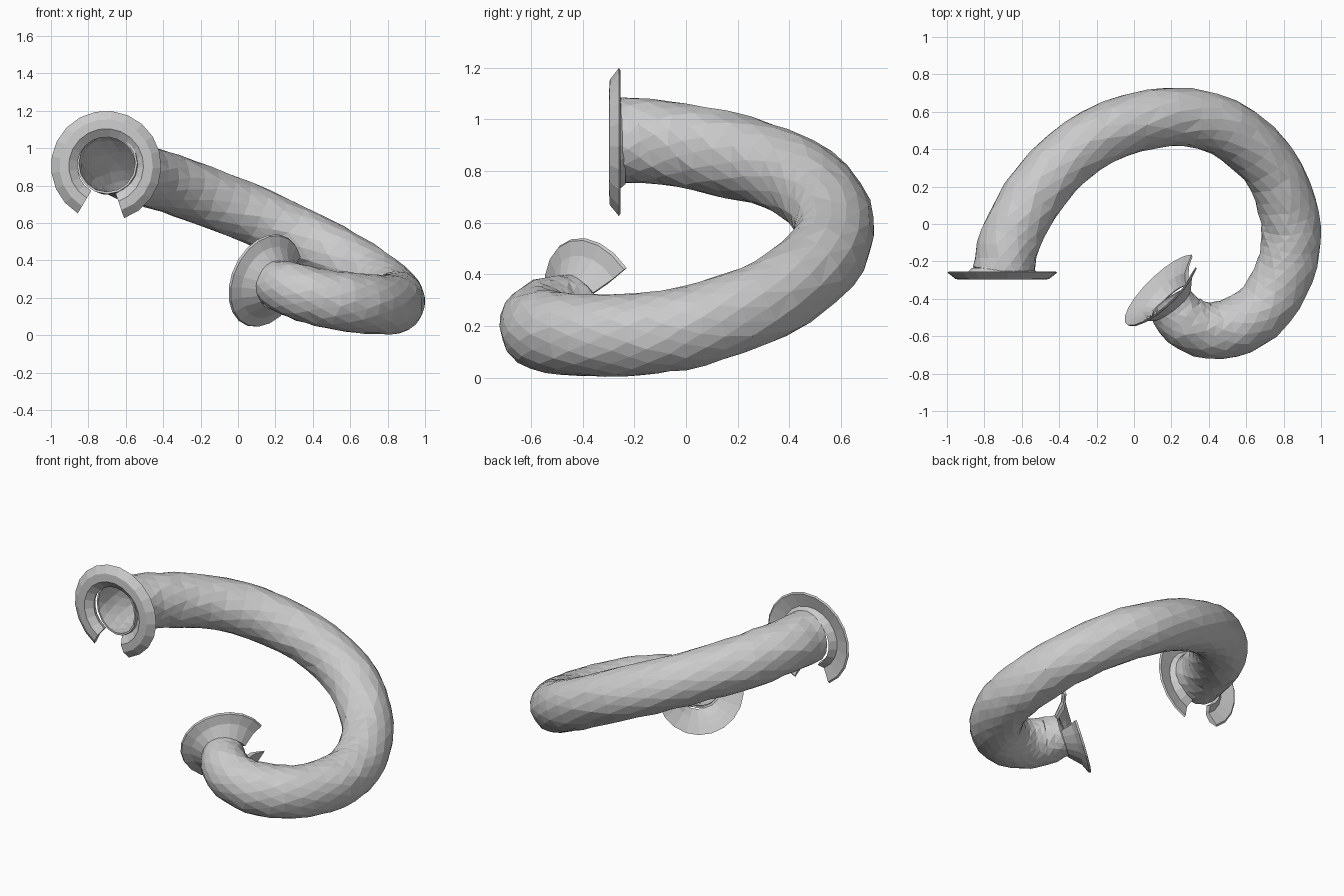
import bpy, bmesh, random
from math import cos, sin, pi, radians
from mathutils import Vector

if "Cube" in bpy.data.objects:
    bpy.data.objects.remove(bpy.data.objects["Cube"])

random.seed(4)
SIDES = 16

# Centre line of the curled tube: x, y, z, radius
PATH = [
    (-0.70, -0.26, 0.92, .165), (-0.66, -0.08, 0.91, .165), (-0.55, 0.13, 0.87, .165),
    (-0.36, 0.35, 0.81, .16), (-0.10, 0.51, 0.715, .16), (0.20, 0.572, 0.59, .157),
    (0.48, 0.52, 0.45, .16), (0.71, 0.33, 0.31, .157), (0.82, 0.10, 0.22, .16),
    (0.84, -0.08, 0.18, .16), (0.81, -0.25, 0.165, .16), (0.71, -0.43, 0.165, .16),
    (0.56, -0.54, 0.18, .16), (0.40, -0.57, 0.21, .152), (0.27, -0.52, 0.25, .145),
    (0.19, -0.42, 0.28, .125),
]


def spline(points, steps):
    """Smooth curve through all points."""
    p = [Vector(q) for q in points]
    p = [2 * p[0] - p[1]] + p + [2 * p[-1] - p[-2]]
    out = []
    for i in range(1, len(p) - 2):
        a, b, c, d = p[i - 1:i + 3]
        for s in range(steps):
            t = s / steps
            out.append(0.5 * (2 * b + (c - a) * t + (2 * a - 5 * b + 4 * c - d) * t * t
                              + (3 * b - a - 3 * c + d) * t ** 3))
    return out + [p[-2]]


def frame(n):
    """Sideways and upward axes of a plane with normal n."""
    n = n.normalized()
    side = Vector((0, 0, 1)).cross(n).normalized()
    return n, side, n.cross(side)


def make_object(name, bm):
    bmesh.ops.recalc_face_normals(bm, faces=bm.faces)
    me = bpy.data.meshes.new(name)
    bm.to_mesh(me)
    bm.free()
    ob = bpy.data.objects.new(name, me)
    bpy.context.collection.objects.link(ob)
    return ob


def bridge(bm, rings, closed):
    for a, b in zip(rings, rings[1:]):
        m = len(a)
        for j in range(m if closed else m - 1):
            bm.faces.new((a[j], a[(j + 1) % m], b[(j + 1) % m], b[j]))


# Hollow tube with an uneven faceted skin
def tube(name):
    pts = spline(PATH, 3)
    bm = bmesh.new()
    rings = []
    for i, p in enumerate(pts):
        c = p.to_3d()
        tangent = pts[min(i + 1, len(pts) - 1)].to_3d() - pts[max(i - 1, 0)].to_3d()
        n, u, v = frame(tangent)
        edge = i in (0, len(pts) - 1)
        ring = []
        for j in range(SIDES):
            a = 2 * pi * (j + 0.5 * (i % 2)) / SIDES
            r = p[3] * (1 if edge else random.uniform(0.97, 1.02))
            shift = 0 if edge else random.uniform(-0.012, 0.012)
            ring.append(bm.verts.new(c + (u * cos(a) + v * sin(a)) * r + n * shift))
        rings.append(ring)
    bridge(bm, rings, True)
    bmesh.ops.triangulate(bm, faces=bm.faces)
    ob = make_object(name, bm)
    mod = ob.modifiers.new("wall", 'SOLIDIFY')
    mod.thickness = 0.012
    mod.offset = -1


# Flared collar with a gap; profile is (radius, distance along the normal)
def collar(name, centre, normal, profile, gap_angle, gap_half, sides=18):
    c = Vector(centre)
    n, u, v = frame(Vector(normal))
    bm = bmesh.new()
    rings = []
    start = radians(gap_angle + gap_half)
    sweep = radians(360 - 2 * gap_half)
    for i in range(sides + 1):
        a = start + sweep * i / sides
        d = u * cos(a) + v * sin(a)
        rings.append([bm.verts.new(c + d * r + n * h) for r, h in profile])
    bridge(bm, rings, True)
    bm.faces.new(rings[0])
    bm.faces.new(rings[-1])
    make_object(name, bm)


tube("curled_tube")
collar("upper_collar", (-0.705, -0.265, 0.905), (0, -1, 0),
       [(.155, .0), (.20, .033), (.25, .03), (.295, -.005), (.285, -.012), (.20, .008), (.165, -.03)],
       -96, 25)
collar("lower_collar", (0.15, -0.36, 0.29), (-.66, .68, .30),
       [(.115, -.08), (.16, -.03), (.21, -.008), (.26, .01), (.255, -.002), (.20, -.025), (.13, -.09)],
       172, 24)
